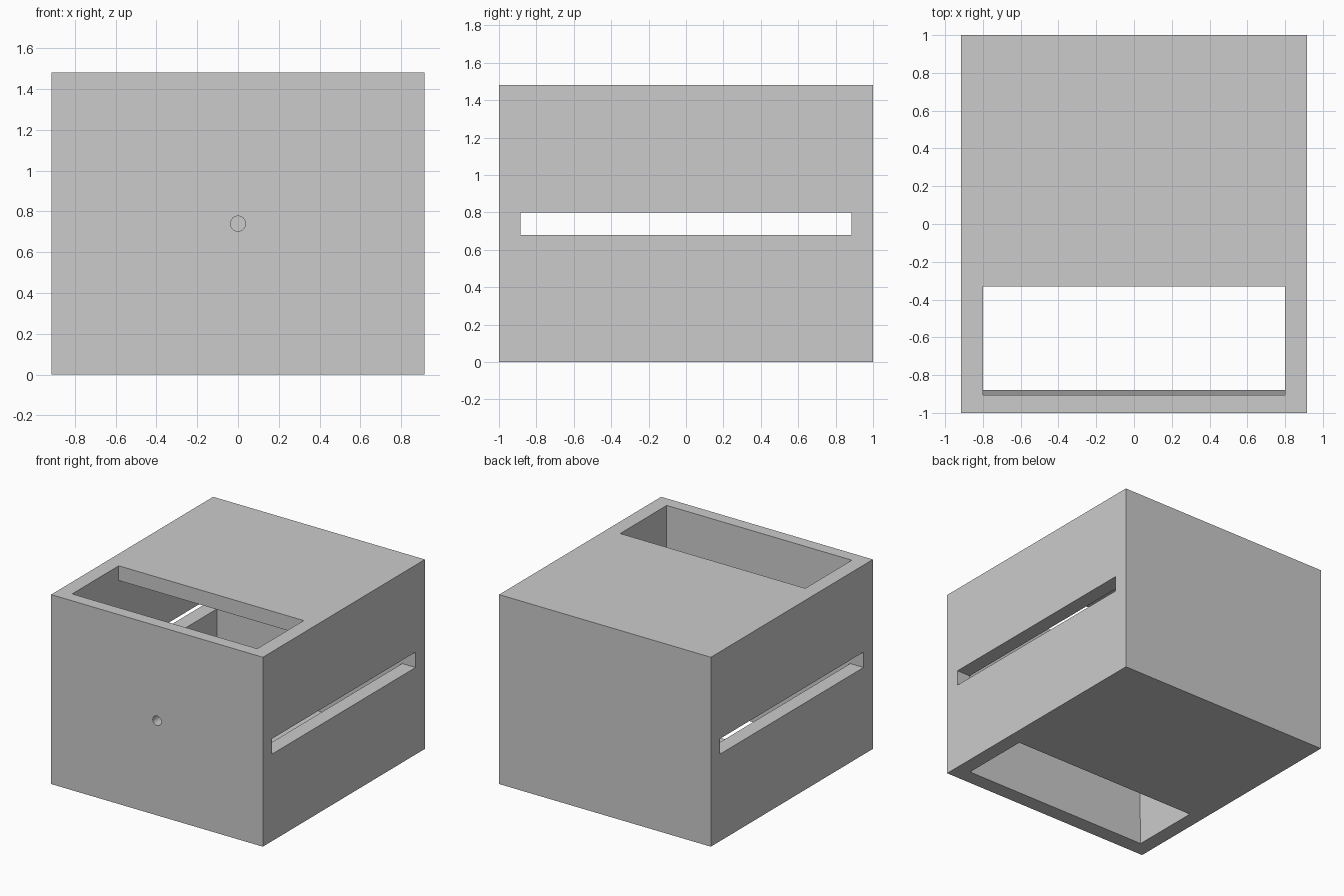
import bpy, bmesh, math

if "Cube" in bpy.data.objects:
    bpy.data.objects.remove(bpy.data.objects["Cube"])

W, D, H, T = 0.915, 1.0, 1.48, 0.115   # half width, half depth, height, wall


def new_object(name, bm):
    bmesh.ops.recalc_face_normals(bm, faces=bm.faces)
    mesh = bpy.data.meshes.new(name)
    bm.to_mesh(mesh)
    bm.free()
    obj = bpy.data.objects.new(name, mesh)
    bpy.context.collection.objects.link(obj)
    return obj


def prism(name, profile, half_width):
    """Extrude a (y, z) outline symmetrically along x."""
    bm = bmesh.new()
    face = bm.faces.new([bm.verts.new((-half_width, y, z)) for y, z in profile])
    ext = bmesh.ops.extrude_face_region(bm, geom=[face])
    verts = [v for v in ext["geom"] if isinstance(v, bmesh.types.BMVert)]
    bmesh.ops.translate(bm, verts=verts, vec=(2 * half_width, 0, 0))
    return new_object(name, bm)


def rect(y0, y1, z0, z1):
    return [(y0, z0), (y1, z0), (y1, z1), (y0, z1)]


def cut(target, cutter):
    cutter.hide_render = True
    mod = target.modifiers.new(cutter.name, 'BOOLEAN')
    mod.operation = 'DIFFERENCE'
    mod.solver = 'EXACT'
    mod.object = cutter
    bpy.context.view_layer.objects.active = target
    bpy.ops.object.modifier_apply(modifier=mod.name)
    bpy.data.objects.remove(cutter)


def front_wall(z):
    """Inner face of the front wall leans slightly forward towards the top."""
    return -0.88 - 0.025 * z / H


# Outer shell
shell = prism("box_shell", rect(-D, D, 0, H), W)

# Hollow interior, open through the top and bottom at the front
back, lip, over = D - T, -0.33, 0.1
cavity = [(front_wall(-over), -over), (lip, -over), (lip, T), (back, T),
          (back, H - T), (lip, H - T), (lip, H + over),
          (front_wall(H + over), H + over)]
cut(shell, prism("cavity_cutter", cavity, W - T))

# Long slot through both side walls
cut(shell, prism("side_slot_cutter", rect(-back, back, 0.68, 0.80), W + over))

# Small round hole through the front wall
bpy.ops.mesh.primitive_cylinder_add(vertices=32, radius=0.037, depth=0.4,
                                    location=(0, -D, H / 2),
                                    rotation=(math.pi / 2, 0, 0))
hole = bpy.context.object
hole.name = "front_hole_cutter"
cut(shell, hole)

# Smooth the hole, keep the box edges sharp
bpy.ops.object.select_all(action='DESELECT')
shell.select_set(True)
bpy.context.view_layer.objects.active = shell
bpy.ops.object.shade_smooth_by_angle(angle=math.radians(30))
